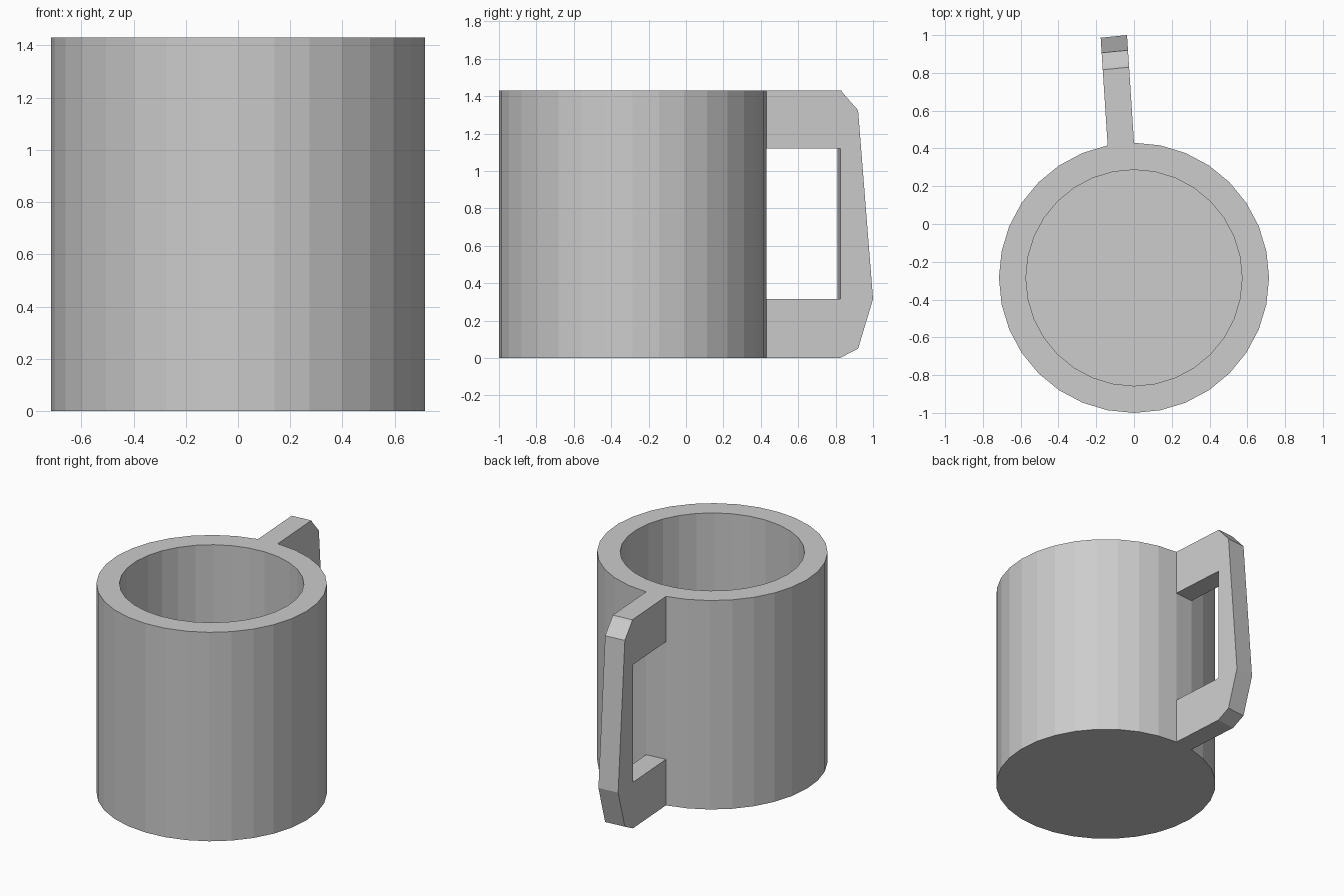
import bpy, bmesh, math
from mathutils import Vector

if "Cube" in bpy.data.objects:
    bpy.data.objects.remove(bpy.data.objects["Cube"])

SIDES, R_OUT, R_IN = 32, 0.715, 0.572
HEIGHT, FLOOR, CENTRE_Y = 1.43, 0.143, -0.285

grey = bpy.data.materials.new("plain_grey")
grey.diffuse_color = (0.604, 0.604, 0.604, 1)
grey.use_nodes = True
grey.node_tree.nodes["Principled BSDF"].inputs["Base Color"].default_value = grey.diffuse_color


def finish(name, bm):
    bmesh.ops.recalc_face_normals(bm, faces=bm.faces)
    mesh = bpy.data.meshes.new(name)
    bm.to_mesh(mesh)
    bm.free()
    mesh.materials.append(grey)
    obj = bpy.data.objects.new(name, mesh)
    bpy.context.collection.objects.link(obj)
    return obj


def rim_point(radius, i, z):
    a = math.pi / 2 + i * math.tau / SIDES
    return Vector((radius * math.cos(a), CENTRE_Y + radius * math.sin(a), z))


def bridge(bm, a, b):
    n = len(a)
    for i in range(n):
        j = (i + 1) % n
        bm.faces.new((a[i], a[j], b[j], b[i]))


# Cup: faceted outer wall, flat rim, inner wall and floor
bm = bmesh.new()
loops = [[bm.verts.new(rim_point(r, i, z)) for i in range(SIDES)]
         for r, z in ((R_OUT, 0), (R_OUT, HEIGHT), (R_IN, HEIGHT), (R_IN, FLOOR))]
for lower, upper in zip(loops, loops[1:]):
    bridge(bm, lower, upper)
bm.faces.new(loops[0])
bm.faces.new(loops[-1])
finish("cup", bm)

# Handle: C-shaped side profile (y, z) swept across one facet of the cup
profile = [(0.43, HEIGHT), (0.83, HEIGHT), (0.84, 1.415), (0.92, 1.325),
           (1.0, 0.315), (0.92, 0.05), (0.823, 0), (0.43, 0),
           (0.43, 0.315), (0.825, 0.315), (0.825, 1.12), (0.43, 1.12)]
across = rim_point(R_OUT, 1, 0) - rim_point(R_OUT, 0, 0)
bm = bmesh.new()
right = [bm.verts.new((-0.065 * (y - 0.43), y, z)) for y, z in profile]
left = [bm.verts.new(v.co + across) for v in right]
bm.faces.new(right)
bm.faces.new(left)
bridge(bm, right, left)
# Open the two ends that meet the cup wall
ends = [f for f in bm.faces if f.calc_center_median().y < 0.44]
bmesh.ops.recalc_face_normals(bm, faces=bm.faces)
bmesh.ops.delete(bm, geom=ends, context='FACES_ONLY')
finish("handle", bm)
